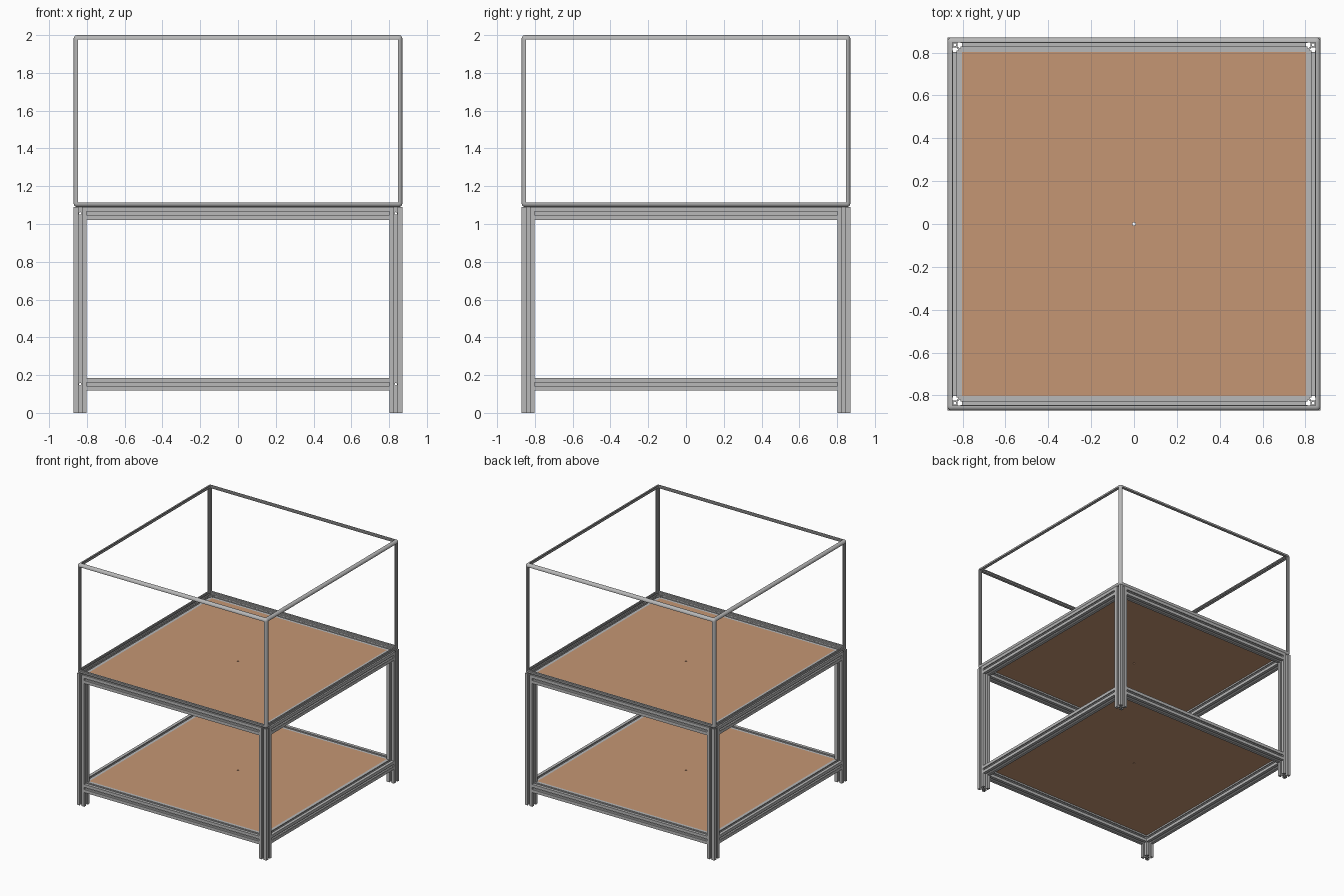
import bpy, bmesh, math
from mathutils import Vector, Matrix

if "Cube" in bpy.data.objects:
    bpy.data.objects.remove(bpy.data.objects["Cube"], do_unlink=True)


def material(name, rgb):
    m = bpy.data.materials.new(name)
    m.use_nodes = True
    m.diffuse_color = (*rgb, 1)
    m.node_tree.nodes["Principled BSDF"].inputs["Base Color"].default_value = (*rgb, 1)
    return m


ALUMINIUM = material("aluminium grey", (0.48, 0.48, 0.48))
WOOD = material("board tan", (0.56, 0.305, 0.175))

X, Y, Z = Vector((1, 0, 0)), Vector((0, 1, 0)), Vector((0, 0, 1))
OUT = 0.87            # outer half width of the frame
H = 0.034             # half width of the heavy profile
C = OUT - H           # centre line of legs and beams
IN = OUT - 2 * H      # inner half width between the legs
T = 0.024             # width of the light profile
LEG_TOP = 1.09
BEAMS = {"lower": 0.152, "upper": LEG_TOP - H}


def finish(name, bm, mat):
    bmesh.ops.recalc_face_normals(bm, faces=bm.faces)
    me = bpy.data.meshes.new(name)
    bm.to_mesh(me)
    bm.free()
    me.materials.append(mat)
    ob = bpy.data.objects.new(name, me)
    bpy.context.collection.objects.link(ob)
    return ob


def prism(name, loops, u, v, w, origin, length, mat=ALUMINIUM):
    """Fill 2D loops (first outer, rest holes) and extrude them along w."""
    bm = bmesh.new()
    for loop in loops:
        vs = [bm.verts.new((a, b, 0)) for a, b in loop]
        for i, vert in enumerate(vs):
            bm.edges.new((vert, vs[(i + 1) % len(vs)]))
    bmesh.ops.triangle_fill(bm, use_beauty=True, edges=bm.edges[:])
    ext = bmesh.ops.extrude_face_region(bm, geom=bm.faces[:])
    top = [g for g in ext["geom"] if isinstance(g, bmesh.types.BMVert)]
    bmesh.ops.translate(bm, verts=top, vec=(0, 0, length))
    axes = Matrix((u, v, w)).transposed().to_4x4()
    bm.transform(Matrix.Translation(origin) @ axes)
    return finish(name, bm, mat)


def circle(r, n=12):
    return [(r * math.cos(2 * math.pi * i / n), r * math.sin(2 * math.pi * i / n))
            for i in range(n)]


# Heavy profile: one slotted side, turned four times, with a centre bore
side = [(H, -H), (H, -.009), (.027, -.009), (.027, -.019), (.013, -.009),
        (.013, .009), (.027, .019), (.027, .009), (H, .009)]
outline = []
for k in range(4):
    c, s = round(math.cos(k * math.pi / 2)), round(math.sin(k * math.pi / 2))
    outline += [(c * a - s * b, s * a + c * b) for a, b in side]
HEAVY = [outline, circle(.007)]

# Light profile: rounded outer corner, slots on the two inner sides
t, r = T / 2, 0.019
arc = [(t - r + r * math.cos(a), t - r + r * math.sin(a))
       for a in (i * math.pi / 12 for i in range(7))]
slot = [(-t, .004), (-t + .003, .004), (-t + .003, .006), (-t + .007, .003),
        (-t + .007, -.003), (-t + .003, -.006), (-t + .003, -.004), (-t, -.004)]
LIGHT = [arc + [(-t, t)] + slot + [(-t, -t)] + [(b, a) for a, b in reversed(slot)] + [(t, -t)]]

# Cutter for the cross holes in the legs
bm = bmesh.new()
for z in BEAMS.values():
    for x in (-C, C):
        m = Matrix.Translation((x, 0, z)) @ Matrix.Rotation(math.pi / 2, 4, 'X')
        bmesh.ops.create_cone(bm, cap_ends=True, segments=12, radius1=.0065,
                              radius2=.0065, depth=2.2, matrix=m)
cutter = finish("leg_hole_cutter", bm, ALUMINIUM)
cutter.hide_render = True
cutter.hide_viewport = True

smooth = []
P = OUT - T / 2                       # centre line of the light frame
Z0, Z1 = LEG_TOP + T / 2, 2 - T / 2   # light frame lower and upper heights
for sx, nx in ((1, "left"), (-1, "right")):
    for sy, ny in ((-1, "front"), (1, "back")):
        # Legs
        leg = prism(f"{ny}_{nx}_leg", HEAVY, X, Y, Z, (sx * C, sy * C, 0), LEG_TOP)
        cut = leg.modifiers.new("cross_holes", 'BOOLEAN')
        cut.object, cut.solver = cutter, 'EXACT'
        # Cover posts
        smooth.append(prism(f"{ny}_{nx}_post", LIGHT, sx * X, sy * Y, Z,
                            (sx * P, sy * P, LEG_TOP + T), 2 - LEG_TOP - 2 * T))
        # Rounded three-way corner joints
        for sz, z in ((-1, Z0), (1, Z1)):
            bm = bmesh.new()
            bmesh.ops.create_cube(bm, size=T)
            corner = max(bm.verts, key=lambda q: q.co.x * sx + q.co.y * sy + q.co.z * sz)
            bmesh.ops.bevel(bm, geom=list(corner.link_edges), offset=r, segments=5,
                            profile=0.5, affect='EDGES')
            bmesh.ops.translate(bm, verts=bm.verts, vec=(sx * P, sy * P, z))
            level = "upper" if sz > 0 else "lower"
            smooth.append(finish(f"{level}_{ny}_{nx}_joint", bm, ALUMINIUM))

# Beams between the legs and rails of the light frame
for s, nx, ny in ((1, "left", "back"), (-1, "right", "front")):
    for level, z in BEAMS.items():
        prism(f"{level}_{ny}_beam", HEAVY, Y, Z, X, (-IN, s * C, z), 2 * IN)
        prism(f"{level}_{nx}_beam", HEAVY, X, Z, Y, (s * C, -IN, z), 2 * IN)
    for sz, z, level in ((-1, Z0, "lower"), (1, Z1, "upper")):
        q = OUT - T
        smooth.append(prism(f"{level}_{ny}_rail", LIGHT, s * Y, sz * Z, X, (-q, s * P, z), 2 * q))
        smooth.append(prism(f"{level}_{nx}_rail", LIGHT, s * X, sz * Z, Y, (s * P, -q, z), 2 * q))

# Boards flush with the beam tops, each with a small centre hole
square = [(-IN, -IN), (IN, -IN), (IN, IN), (-IN, IN)]
for level, z in BEAMS.items():
    prism(f"{level}_board", [square, circle(.007)], X, Y, Z, (0, 0, z + H - .012), .012, WOOD)

# Smooth the rounded parts, keeping slot edges sharp
bpy.ops.object.select_all(action='DESELECT')
for ob in smooth:
    ob.select_set(True)
bpy.context.view_layer.objects.active = smooth[0]
bpy.ops.object.shade_smooth_by_angle(angle=math.radians(35))
